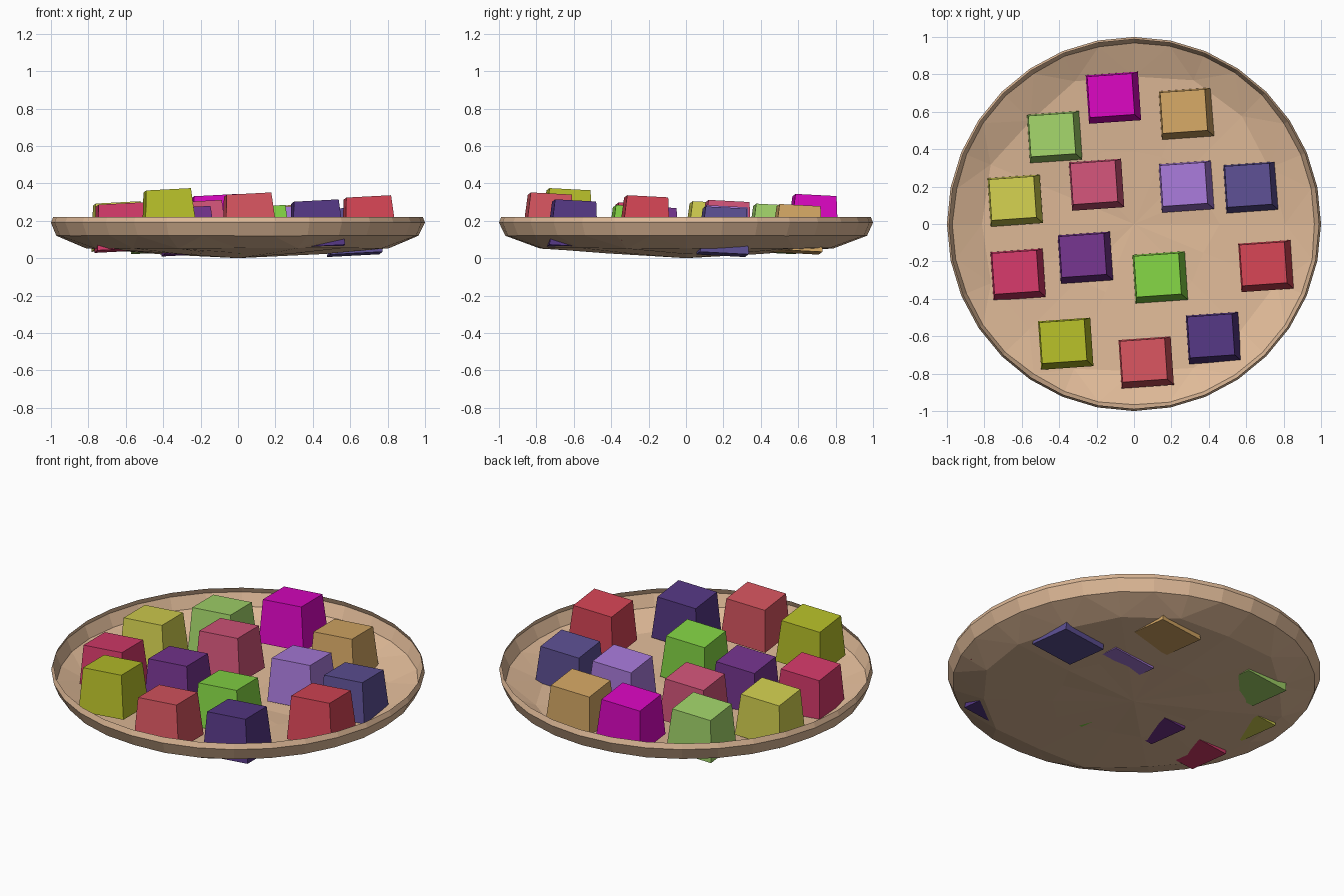
import bpy, bmesh, math, random
from mathutils import Euler

if "Cube" in bpy.data.objects:
    bpy.data.objects.remove(bpy.data.objects["Cube"])

random.seed(4)


def finish(name, bm, color):
    bmesh.ops.recalc_face_normals(bm, faces=bm.faces)
    me = bpy.data.meshes.new(name)
    bm.to_mesh(me)
    bm.free()
    mat = bpy.data.materials.new(name + "_mat")
    mat.diffuse_color = (*[(c / 255) ** 2.2 for c in color], 1)
    mat.use_nodes = True
    mat.node_tree.nodes["Principled BSDF"].inputs["Base Color"].default_value = mat.diffuse_color
    me.materials.append(mat)
    ob = bpy.data.objects.new(name, me)
    bpy.context.collection.objects.link(ob)
    return ob


# shallow hand-shaped dish: a thin faceted shell with an uneven bottom
N = 32
profile = [(0.988, 0.22, 0), (1.0, 0.19, 0), (0.968, 0.12, 0.004),
           (0.81, 0.053, 0.03), (0.42, 0.025, 0.05)]  # radius, height, jitter
bm = bmesh.new()
rings = []
for r, z, j in profile:
    n = N if r > 0.9 else N // 2
    ring = []
    for i in range(n):
        a = 2 * math.pi * i / n
        rr = r + random.uniform(-j, j)
        zz = z + random.uniform(-j, j) * 0.1
        ring.append(bm.verts.new((rr * math.cos(a), rr * math.sin(a), zz)))
    rings.append(ring)
for a, b in zip(rings, rings[1:]):
    n, m = len(a), len(b)
    if n == m:
        for i in range(n):
            bm.faces.new((a[i], a[(i + 1) % n], b[(i + 1) % n], b[i]))
    else:
        for i in range(m):
            k = 2 * i
            p, q, s = a[k], a[k + 1], a[(k + 2) % n]
            u, v = b[i], b[(i + 1) % m]
            bm.faces.new((p, q, u))
            bm.faces.new((q, v, u))
            bm.faces.new((q, s, v))
centre = bm.verts.new((0, 0, 0))
last = rings[-1]
for i in range(len(last)):
    bm.faces.new((last[i], last[(i + 1) % len(last)], centre))
finish("dish", bm, (222, 184, 150))

# tapered sweets: x, y, top height, colour
H = 0.245
sweets = [
    ("magenta", -0.11, 0.675, 0.332, (215, 15, 190)),
    ("pale_green", -0.425, 0.465, 0.28, (160, 210, 105)),
    ("tan", 0.28, 0.59, 0.278, (210, 165, 100)),
    ("yellow", -0.635, 0.125, 0.293, (208, 205, 80)),
    ("rose", -0.20, 0.21, 0.30, (208, 85, 120)),
    ("lavender", 0.28, 0.20, 0.272, (165, 120, 215)),
    ("slate", 0.625, 0.195, 0.265, (92, 80, 145)),
    ("crimson", -0.62, -0.27, 0.287, (210, 60, 105)),
    ("purple", -0.26, -0.18, 0.268, (115, 55, 140)),
    ("green", 0.14, -0.285, 0.273, (130, 210, 70)),
    ("red", 0.705, -0.225, 0.325, (210, 70, 85)),
    ("olive", -0.365, -0.64, 0.363, (180, 188, 45)),
    ("coral", 0.065, -0.74, 0.34, (212, 85, 95)),
    ("indigo", 0.425, -0.61, 0.303, (85, 58, 130)),
]
tilt = Euler((math.radians(-3), math.radians(-3), math.radians(4)))
for name, x, y, top, col in sweets:
    bm = bmesh.new()
    bmesh.ops.create_cube(bm, size=1)
    for v in bm.verts:
        up = v.co.z > 0
        v.co.x *= 0.24 if up else 0.28
        v.co.y *= 0.22 if up else 0.26
        v.co.z = H if up else 0
    ob = finish("sweet_" + name, bm, col)
    ob.location = (x, y, top - H)
    ob.rotation_euler = tilt
